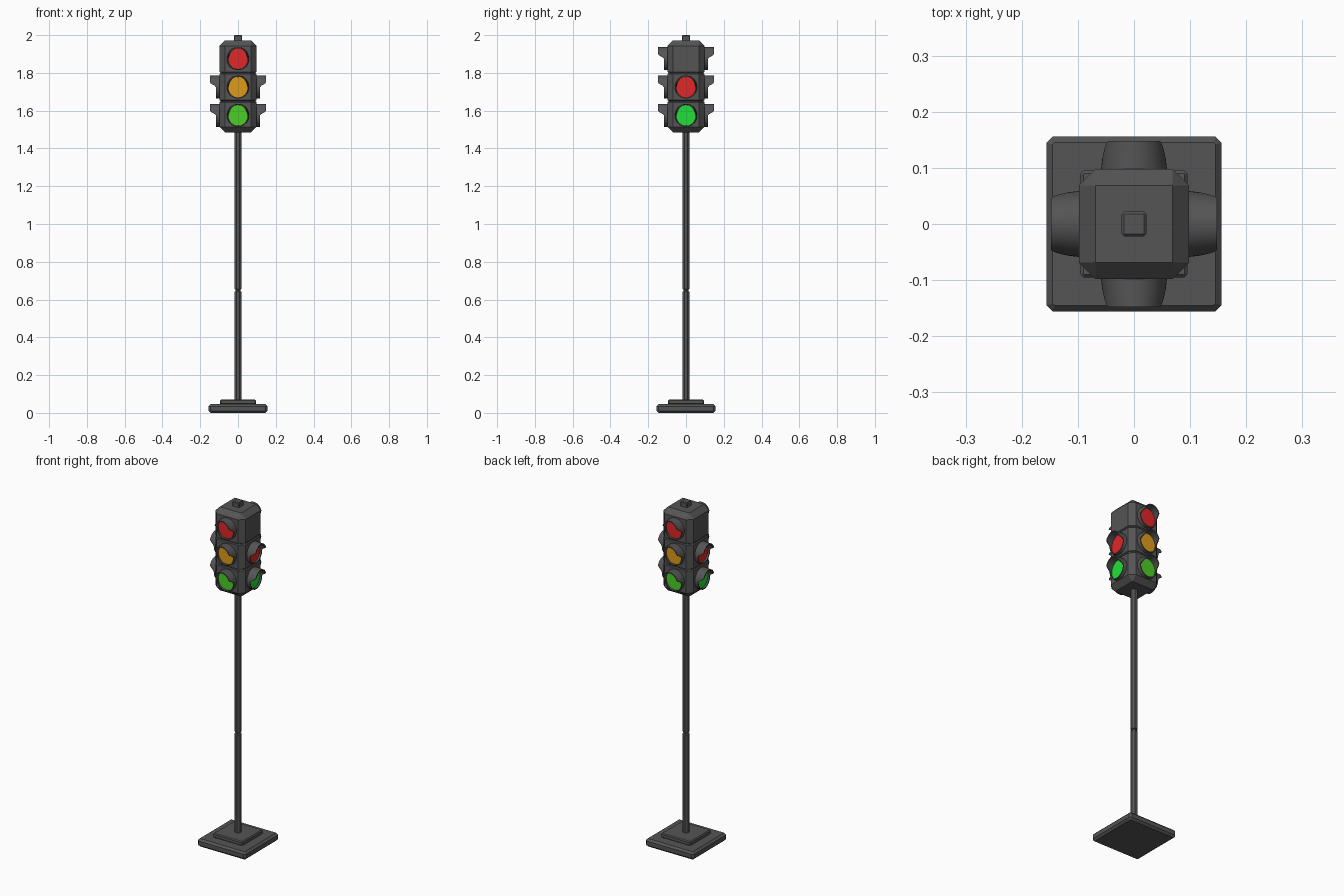
import bpy, bmesh, math
from mathutils import Matrix

if "Cube" in bpy.data.objects:
    bpy.data.objects.remove(bpy.data.objects["Cube"])


def material(name, rgb):
    m = bpy.data.materials.new(name)
    m.diffuse_color = (*rgb, 1)
    m.use_nodes = True
    m.node_tree.nodes["Principled BSDF"].inputs["Base Color"].default_value = m.diffuse_color
    return m


GREY = material("dark_grey", (0.09, 0.09, 0.09))
RED = material("red", (0.75, 0.02, 0.02))
AMBER = material("amber", (0.74, 0.33, 0.01))
LIME = material("lime_green", (0.07, 0.62, 0.018))
GREEN = material("green", (0.015, 0.74, 0.04))


def finish(name, bm, mat, smooth=False):
    bmesh.ops.recalc_face_normals(bm, faces=bm.faces)
    me = bpy.data.meshes.new(name)
    bm.to_mesh(me)
    bm.free()
    me.materials.append(mat)
    ob = bpy.data.objects.new(name, me)
    bpy.context.collection.objects.link(ob)
    if smooth:
        bpy.context.view_layer.objects.active = ob
        ob.select_set(True)
        bpy.ops.object.shade_smooth_by_angle(angle=math.radians(35))
        ob.select_set(False)
    return ob


def stack(name, levels):
    """Skin chamfered-square sections; each level is (z, half width, corner cut)."""
    bm = bmesh.new()
    rings = []
    for z, w, c in levels:
        k = w - c
        pts = [(w, -k), (w, k), (k, w), (-k, w), (-w, k), (-w, -k), (-k, -w), (k, -w)]
        rings.append([bm.verts.new((x, y, z)) for x, y in pts])
    for a, b in zip(rings, rings[1:]):
        for i in range(8):
            j = (i + 1) % 8
            bm.faces.new((a[i], a[j], b[j], b[i]))
    bm.faces.new(rings[0])
    bm.faces.new(rings[-1])
    return finish(name, bm, GREY)


def slab(name, w, z0, z1, b):
    """Square block with bevelled edges."""
    return stack(name, [(z0, w - b, b * 0.3), (z0 + b, w, b),
                        (z1 - b, w, b), (z1, w - b, b * 0.3)])


# Base, post with its joint, and top cap
slab("base_plate", 0.156, 0.0, 0.046, 0.011)
slab("base_plinth", 0.095, 0.044, 0.07, 0.005)
p, n, pc = 0.0185, 0.012, 0.585
stack("post", [(0.065, p, p * pc), (0.642, p, p * pc), (0.645, n, n * pc),
               (0.653, n, n * pc), (0.656, p, p * pc), (1.50, p, p * pc)])
slab("top_cap", 0.022, 1.96, 2.0, 0.004)

# Signal housing: three stacked modules with grooves between them
W, C = 0.098, 0.029
levels = [(1.485, W - C, 0.001), (1.485 + C, W, C)]
for z in (1.65, 1.80):
    levels += [(z - 0.006, W, C), (z - 0.002, W - 0.005, C),
               (z + 0.002, W - 0.005, C), (z + 0.006, W, C)]
levels += [(1.972 - C, W, C), (1.972, W - C, 0.001)]
stack("signal_housing", levels)


def visor_depth(s):
    """How far the hood sticks out at height s (-1 bottom to 1 top)."""
    t = min(max(s / 0.45, 0), 1)
    return 0.019 + 0.031 * t * t * (3 - 2 * t)


def lamp(name, z, turn, mat):
    place = Matrix.Rotation(turn, 4, 'Z') @ Matrix.Translation((0, -W, z))
    # Collar and hood: a closed thin tube whose front edge follows visor_depth
    bm = bmesh.new()
    N = 48
    cols = []
    for i in range(N):
        a = math.tau * i / N
        d = visor_depth(math.sin(a))
        col = []
        for r, y in ((0.061, -0.004), (0.061, d), (0.055, d), (0.055, -0.004)):
            taper = 1 - 0.12 * max(y, 0) / 0.05
            col.append(bm.verts.new((r * math.cos(a) * taper * 0.97, -y, r * math.sin(a))))
        cols.append(col)
    for i in range(N):
        a, b = cols[i], cols[(i + 1) % N]
        for k in range(4):
            m = (k + 1) % 4
            bm.faces.new((a[k], a[m], b[m], b[k]))
    bm.transform(place)
    finish(name + "_visor", bm, GREY, True)
    # Lens disc
    bm = bmesh.new()
    bmesh.ops.create_cone(bm, cap_ends=True, segments=N, radius1=0.0545, radius2=0.0545,
                          depth=0.01, matrix=place @ Matrix.Translation((0, -0.003, 0))
                          @ Matrix.Rotation(math.pi / 2, 4, 'X'))
    finish(name + "_lens", bm, mat, True)


# Front and back carry three lamps, the two sides carry two
for side, turn in (("front", 0), ("back", math.pi)):
    lamp(side + "_top_lamp", 1.875, turn, RED)
    lamp(side + "_middle_lamp", 1.725, turn, AMBER)
    lamp(side + "_bottom_lamp", 1.575, turn, LIME)
for side, turn in (("right", math.pi / 2), ("left", -math.pi / 2)):
    lamp(side + "_middle_lamp", 1.725, turn, RED)
    lamp(side + "_bottom_lamp", 1.575, turn, GREEN)
